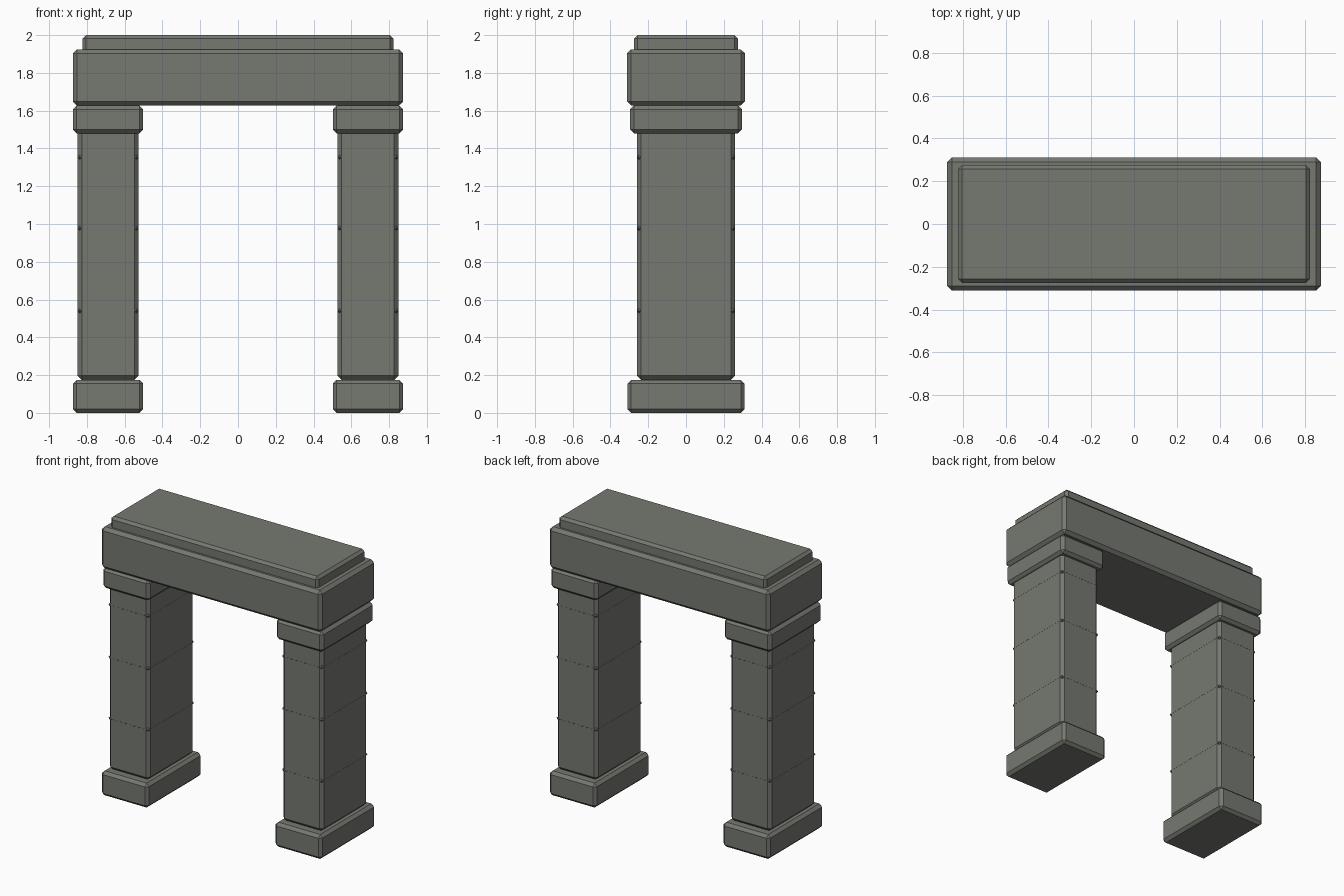
import bpy, bmesh

if "Cube" in bpy.data.objects:
    bpy.data.objects.remove(bpy.data.objects["Cube"])

stone = bpy.data.materials.new("grey_stone")
stone.diffuse_color = (0.18, 0.19, 0.165, 1)
stone.use_nodes = True
stone.node_tree.nodes["Principled BSDF"].inputs["Base Color"].default_value = stone.diffuse_color


def block(name, cx, hx, hy, z0, z1, bevel):
    """Chamfered box centred on y = 0 with half sizes hx, hy."""
    bm = bmesh.new()
    bmesh.ops.create_cube(bm, size=1)
    for v in bm.verts:
        v.co = (cx + v.co.x * 2 * hx, v.co.y * 2 * hy,
                z0 + (v.co.z + 0.5) * (z1 - z0))
    bmesh.ops.bevel(bm, geom=bm.edges[:], offset=bevel, segments=1,
                    affect='EDGES', clamp_overlap=True)
    mesh = bpy.data.meshes.new(name)
    bm.to_mesh(mesh)
    bm.free()
    mesh.materials.append(stone)
    obj = bpy.data.objects.new(name, mesh)
    bpy.context.collection.objects.link(obj)
    return obj


# Two pillars: plinth, shaft, thin joint bands and capital
for side, sx in (("left", -1), ("right", 1)):
    cx = sx * 0.688
    block(side + "_plinth", cx, 0.186, 0.31, 0.0, 0.175, 0.02)
    block(side + "_shaft", cx, 0.161, 0.26, 0.175, 1.51, 0.022)
    for i, z in enumerate((0.54, 0.978, 1.354)):
        block(f"{side}_joint_band_{i + 1}", cx, 0.1614, 0.2604,
              z - 0.0115, z + 0.0115, 0.01)
    block(side + "_capital", cx, 0.186, 0.296, 1.48, 1.627, 0.02)

# Lintel and the top slab
block("lintel", 0, 0.874, 0.312, 1.627, 1.925, 0.022)
block("top_slab", 0, 0.823, 0.275, 1.90, 2.0, 0.018)
